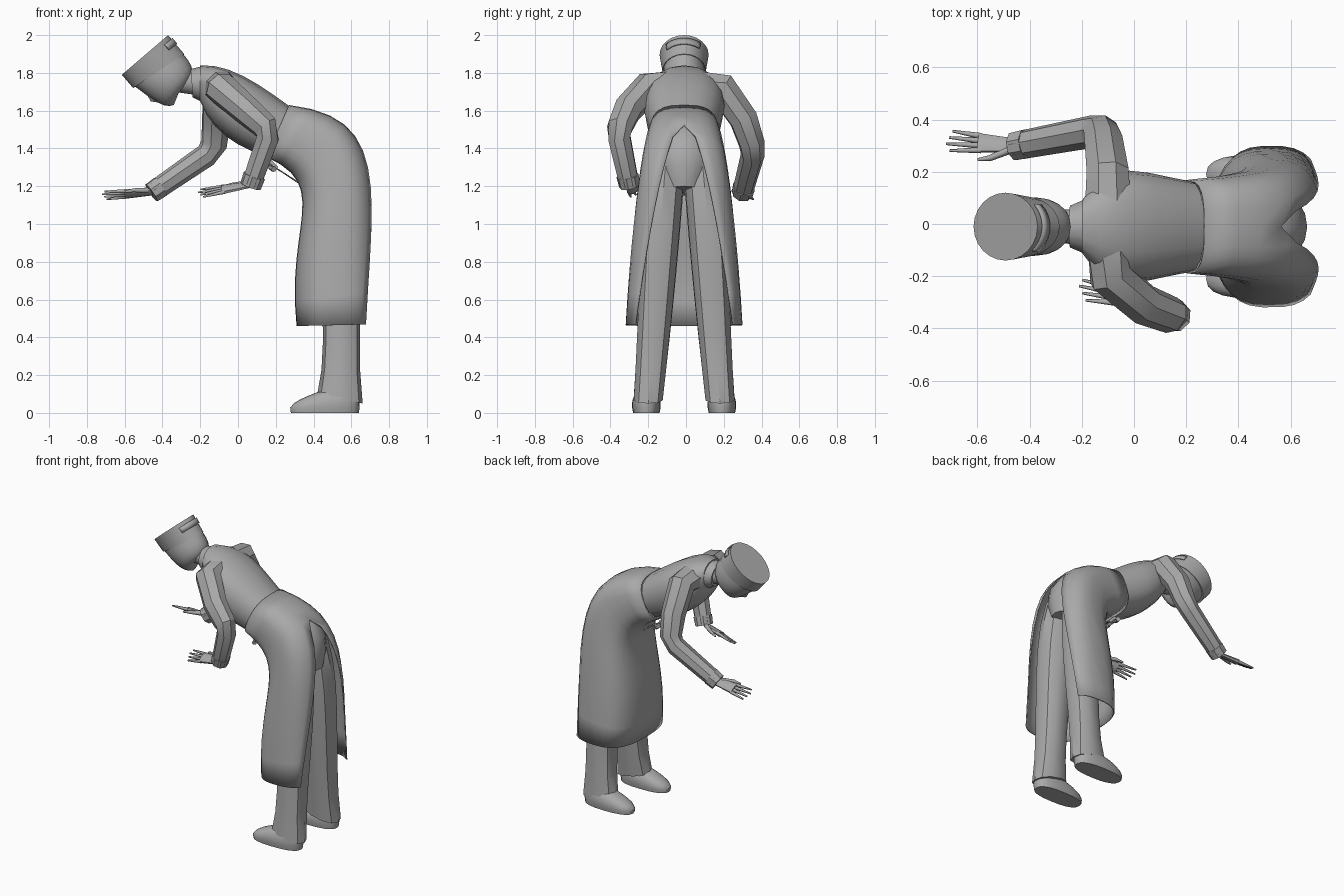
import bpy, bmesh
from math import sin, cos, asin, pi, copysign, radians
from mathutils import Vector

cube = bpy.data.objects.get("Cube")
if cube:
    bpy.data.objects.remove(cube, do_unlink=True)

shade = (0.4, 0.4, 0.4, 1)
grey = bpy.data.materials.new("plain grey")
grey.use_nodes = True
grey.diffuse_color = shade
grey.node_tree.nodes["Principled BSDF"].inputs["Base Color"].default_value = shade

MIDDLE = -0.01  # the body stands slightly to its own side
SIDES = (("right", -1), ("left", 1))


def skin(name, rings, closed=True, angle=40, thickness=0):
    """Bridge rows of points into a surface, capping closed rows."""
    bm = bmesh.new()
    rows = [[bm.verts.new(point) for point in ring] for ring in rings]
    count = len(rows[0])
    for lower, upper in zip(rows, rows[1:]):
        for i in range(count if closed else count - 1):
            j = (i + 1) % count
            bm.faces.new((lower[i], lower[j], upper[j], upper[i]))
    if closed:
        bm.faces.new(rows[0])
        bm.faces.new(rows[-1])
    bmesh.ops.remove_doubles(bm, verts=bm.verts, dist=.0005)
    bmesh.ops.recalc_face_normals(bm, faces=bm.faces)
    mesh = bpy.data.meshes.new(name)
    bm.to_mesh(mesh)
    bm.free()
    mesh.materials.append(grey)
    part = bpy.data.objects.new(name, mesh)
    bpy.context.collection.objects.link(part)
    if thickness:
        cloth = part.modifiers.new("cloth", 'SOLIDIFY')
        cloth.thickness = thickness
    bpy.ops.object.select_all(action='DESELECT')
    part.select_set(True)
    bpy.context.view_layer.objects.active = part
    bpy.ops.object.shade_smooth_by_angle(angle=radians(angle))


def blend(controls, t):
    """Point on the Bezier curve through rows of any length."""
    rows = [list(row) for row in controls]
    while len(rows) > 1:
        rows = [[a + (b - a) * t for a, b in zip(p, q)] for p, q in zip(rows, rows[1:])]
    return rows[0]


def signed_power(value, exponent):
    return copysign(abs(value) ** exponent, value)


def section(row, shift=0, boxy=1, count=16, start=0, stop=2 * pi):
    """Oval row: back x and z, front x and z, half width."""
    back_x, back_z, front_x, front_z, width = row
    back = Vector((back_x, MIDDLE + shift, back_z))
    front = Vector((front_x, MIDDLE + shift, front_z))
    centre, arm = (back + front) / 2, (back - front) / 2
    angles = [start + (stop - start) * i / count for i in range(count)]
    return [centre + arm * signed_power(cos(a), boxy)
            + Vector((0, width * signed_power(sin(a), boxy), 0)) for a in angles]


def loft(name, controls, steps=1, angle=40, **shape):
    rings = [section(blend(controls, i / steps), **shape) for i in range(steps + 1)]
    skin(name, rings, angle=angle)


def tube(name, path, first, last, flat=1, up=(0, 0, 1), count=8, angle=40):
    """Tapering sweep along a path; flat squeezes it along the up direction."""
    points = [Vector(p) for p in path]
    up = Vector(up)
    end = len(points) - 1
    rings = []
    for i, point in enumerate(points):
        along = (points[min(i + 1, end)] - points[max(i - 1, 0)]).normalized()
        up = (up - along * up.dot(along)).normalized()
        across = along.cross(up)
        radius = first + (last - first) * i / end
        turns = [2 * pi * (k + 0.5) / count for k in range(count)]
        rings.append([point + radius * (up * flat * cos(a) + across * sin(a)) for a in turns])
    skin(name, rings, angle=angle)


# Bent upper body, collar and neck
loft("jacket", [(-.2, 1.84, -.2, 1.65, .1), (-.05, 1.85, -.15, 1.5, .28),
                (.1, 1.75, 0, 1.4, .2), (.27, 1.625, .15, 1.36, .175)], steps=6, boxy=.85)
loft("collar", [(-.25, 1.82, -.24, 1.67, .08), (-.17, 1.84, -.18, 1.64, .11)])
loft("neck", [(-.31, 1.83, -.34, 1.7, .06), (-.2, 1.8, -.2, 1.68, .07)])

# Head, tilted forward and down
loft("head", [(-.29, 1.9, -.55, 1.73, .11), (-.2, 1.8, -.5, 1.7, .12),
              (-.25, 1.75, -.4, 1.6, .1), (-.3, 1.73, -.34, 1.63, .03)],
     steps=8, count=20, angle=60)
tube("nose", [(-.48, MIDDLE, 1.7), (-.455, MIDDLE, 1.66), (-.42, MIDDLE, 1.66)], .01, .02,
     count=6, angle=60)

# Flared cap with a strap across the back
cap = [(-.37, 2, -.615, 1.79, .13), (-.285, 1.9, -.555, 1.72, .115)]
loft("cap", cap, count=24)
skin("cap_strap", [section(blend(cap, t), start=-.8, stop=.8) for t in (.2, .5)],
     closed=False, thickness=-.008)

# Long apron skirt wrapped round the hips, split ever wider down the back
skirt = [(.27, 1.63, .15, 1.355, .18), (.8, 1.57, .5, 1.2, .22),
         (.72, 1.2, .25, 1, .27), (.74, .47, .31, .46, .31)]
BOXY = 0.72
STEPS = 12
rows = []
for step in range(STEPS + 1):
    t = step / STEPS
    row = blend(skirt, t)
    gap = .05 + .3 * (t - .3) if t > .3 else 0
    edge = asin((gap / row[-1]) ** (1 / BOXY))
    half = section(row, boxy=BOXY, start=edge, stop=pi, count=12)
    front = section(row, boxy=BOXY, start=pi, stop=2 * pi - edge, count=12)
    last = section(row, boxy=BOXY, start=2 * pi - edge, count=1)
    rows.append(half + front + last)
skin("apron_skirt", rows, closed=False, thickness=.008)

# Trousers and shoes
loft("trouser_seat", [(.36, 1.55, .23, 1.33, .16), (.62, 1.57, .4, 1.26, .2),
                      (.7, 1.4, .45, 1.24, .16), (.65, 1.2, .43, 1.15, .1)], steps=5)
trouser = [(.56, 1.49, .36, 1.3, .09), (.75, 1.2, .4, 1.1, .12),
           (.6, .5, .5, .4, .09), (.66, .05, .42, .1, .08)]
shoe = [(.64, 0, .28, 0, .07), (.65, .05, .25, .05, .085),
        (.64, .1, .35, .08, .07), (.63, .12, .42, .11, .05)]
for side, sign in SIDES:
    rings = []
    for step in range(9):
        t = step / 8
        rings.append(section(blend(trouser, t), shift=sign * (.08 + .11 * t), boxy=.85, count=10))
    skin(side + "_trouser_leg", rings, angle=34)
    loft(side + "_shoe", shoe, steps=5, shift=sign * .2, boxy=.8, count=20)


# Sleeves, cuffs and hands
def limb(side, sign, shoulder, elbow, wrist, tip):
    shoulder, elbow, wrist, tip = map(Vector, (shoulder, elbow, wrist, tip))
    out = Vector((0, sign, 0))
    upper = shoulder.lerp(elbow, .5) + out * .03
    bend = [elbow.lerp(upper, .2), elbow.lerp(wrist, .12)]
    tube(side + "_sleeve", [shoulder - out * .12, shoulder, upper, *bend, wrist],
         .095, .055, angle=34)
    along = (wrist - elbow).normalized()
    tube(side + "_cuff", [wrist - along * .05, wrist + along * .01], .06, .057)

    # The palm rolls outward, so the fingers fan down and out
    fan = Vector((0, sign * .9, -.5))
    facing = Vector((0, sign * .5, .9))
    knuckle = wrist.lerp(tip, .55)
    reach = tip - knuckle
    tube(side + "_palm", [wrist, wrist.lerp(knuckle, .5), knuckle], .03, .042,
         flat=.45, up=facing, angle=60)
    for i, finger in enumerate(("index", "middle", "ring", "little")):
        spread = fan * (.02 * i - .03)
        length = 1 - .1 * abs(i - 1)
        base = knuckle + spread - reach * .1
        end = knuckle + spread * 1.4 + reach * length
        tube(f"{side}_{finger}_finger", [base, base.lerp(end, .5), end], .012, .005,
             count=6, angle=65)
    root = wrist.lerp(knuckle, .2) - fan * .02
    thumb = knuckle - fan * .06 - facing * .02
    tube(side + "_thumb", [root, root.lerp(thumb, .6) - fan * .01, thumb], .017, .006,
         count=6, angle=65)


limb("right", -1, (-.09, -.2, 1.72), (.17, -.36, 1.49), (.07, -.3, 1.21), (-.21, -.25, 1.16))
limb("left", 1, (-.1, .19, 1.72), (-.13, .36, 1.39), (-.45, .3, 1.17), (-.72, .32, 1.15))

# Apron tie knotted below the belly
knot = Vector((.18, MIDDLE, 1.31))
tube("tie_knot", [knot - Vector((.03, 0, -.03)), knot + Vector((.02, 0, -.02))], .02, .02, count=6)
for side, sign in SIDES:
    loop = knot + Vector((0, sign * .08, -.02))
    tail = knot + Vector((.2, sign * .03, -.13))
    middle = knot.lerp(loop, .5) + Vector((-.01, 0, 0))
    tube(side + "_tie_loop", [knot, middle, loop + Vector((.01, 0, 0))], .008, .016, count=6)
    tube(side + "_tie_tail", [knot, tail], .012, .018, flat=.25, count=6)
